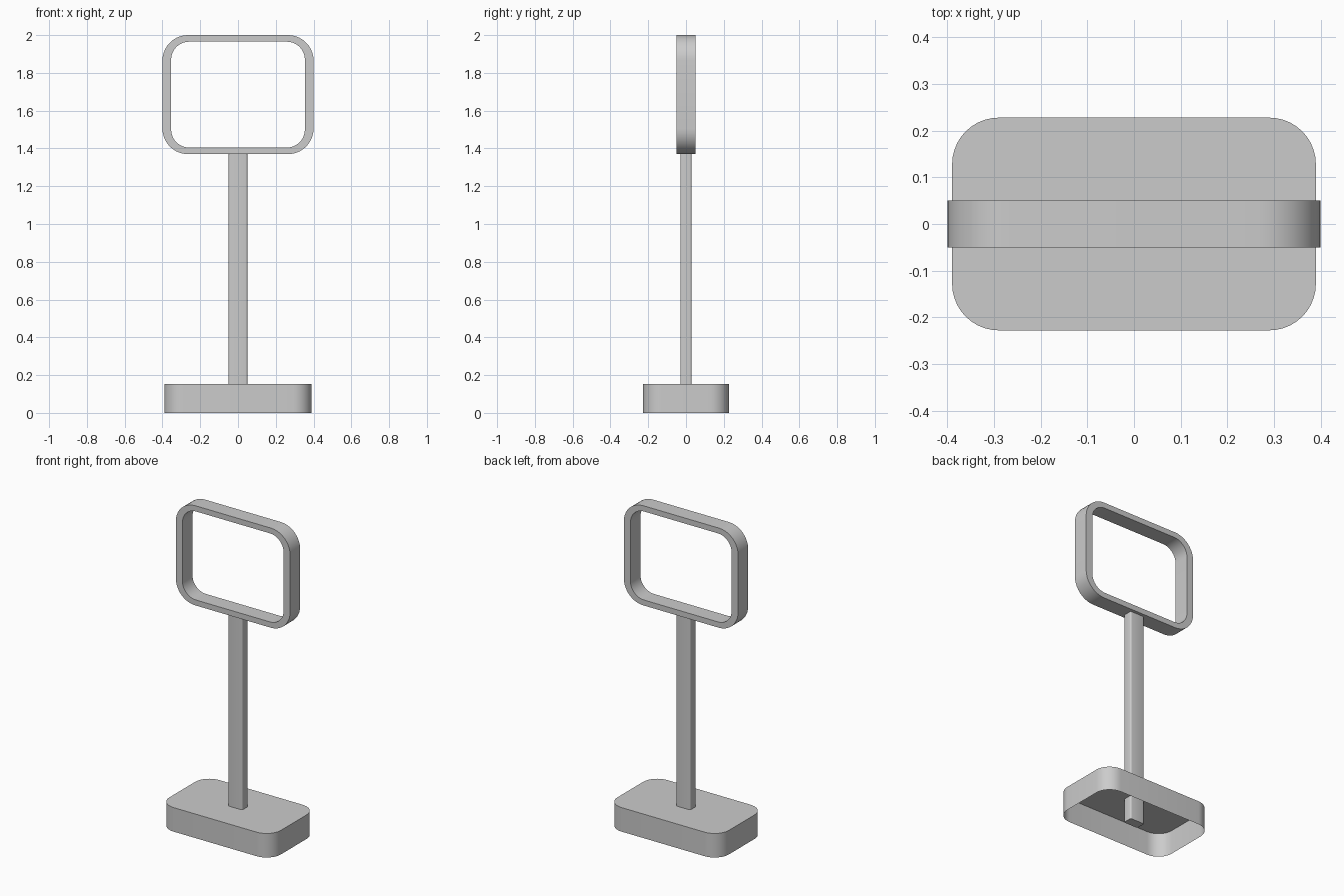
import bpy
import bmesh
from math import cos, sin, pi, radians

cube = bpy.data.objects.get("Cube")
if cube:
    bpy.data.objects.remove(cube)

grey = bpy.data.materials.new("light_grey")
grey.use_nodes = True
grey.diffuse_color = (0.6, 0.6, 0.6, 1)
grey.node_tree.nodes["Principled BSDF"].inputs["Base Color"].default_value = (0.6, 0.6, 0.6, 1)


def rounded_rect(half_w, half_h, radius, steps=10):
    """Counter-clockwise outline of a rectangle with rounded corners."""
    points = []
    for i, (sx, sy) in enumerate([(1, 1), (-1, 1), (-1, -1), (1, -1)]):
        for k in range(steps + 1):
            a = (i + k / steps) * pi / 2
            points.append((sx * (half_w - radius) + radius * cos(a),
                           sy * (half_h - radius) + radius * sin(a)))
    return points


def ring(bm, outline, place):
    return [bm.verts.new(place(u, v)) for u, v in outline]


def bridge(bm, a, b):
    for i in range(len(a)):
        j = (i + 1) % len(a)
        bm.faces.new((a[i], a[j], b[j], b[i]))


def finish(bm, name):
    mesh = bpy.data.meshes.new(name)
    bm.to_mesh(mesh)
    bm.free()
    mesh.materials.append(grey)
    obj = bpy.data.objects.new(name, mesh)
    bpy.context.collection.objects.link(obj)
    bpy.ops.object.select_all(action="DESELECT")
    obj.select_set(True)
    bpy.context.view_layer.objects.active = obj
    bpy.ops.object.shade_smooth_by_angle(angle=radians(35))
    return obj


def upright(name, outline, z0, z1, closed_bottom):
    """Vertical extrusion with a top cap and an optional bottom cap."""
    bm = bmesh.new()
    low = ring(bm, outline, lambda u, v: (u, v, z0))
    high = ring(bm, outline, lambda u, v: (u, v, z1))
    bridge(bm, low, high)
    bm.faces.new(high)
    if closed_bottom:
        bm.faces.new(low[::-1])
    return finish(bm, name)


# Hollow base, open underneath
upright("base", rounded_rect(0.39, 0.228, 0.1), 0, 0.152, False)

# Post with softened edges, running down through the base
upright("post", rounded_rect(0.05, 0.03, 0.01, 4), 0, 1.375, True)

# Open sign frame
mid_z, depth = 1.685, 0.05
outer = rounded_rect(0.4, 0.315, 0.135)
inner = rounded_rect(0.354, 0.28, 0.095)
bm = bmesh.new()
loops = [ring(bm, outline, lambda u, v, y=y: (u, y, mid_z + v))
         for outline, y in [(outer, -depth), (outer, depth), (inner, depth), (inner, -depth)]]
for i in range(4):
    bridge(bm, loops[i], loops[(i + 1) % 4])
bmesh.ops.recalc_face_normals(bm, faces=bm.faces)
finish(bm, "sign_frame")
